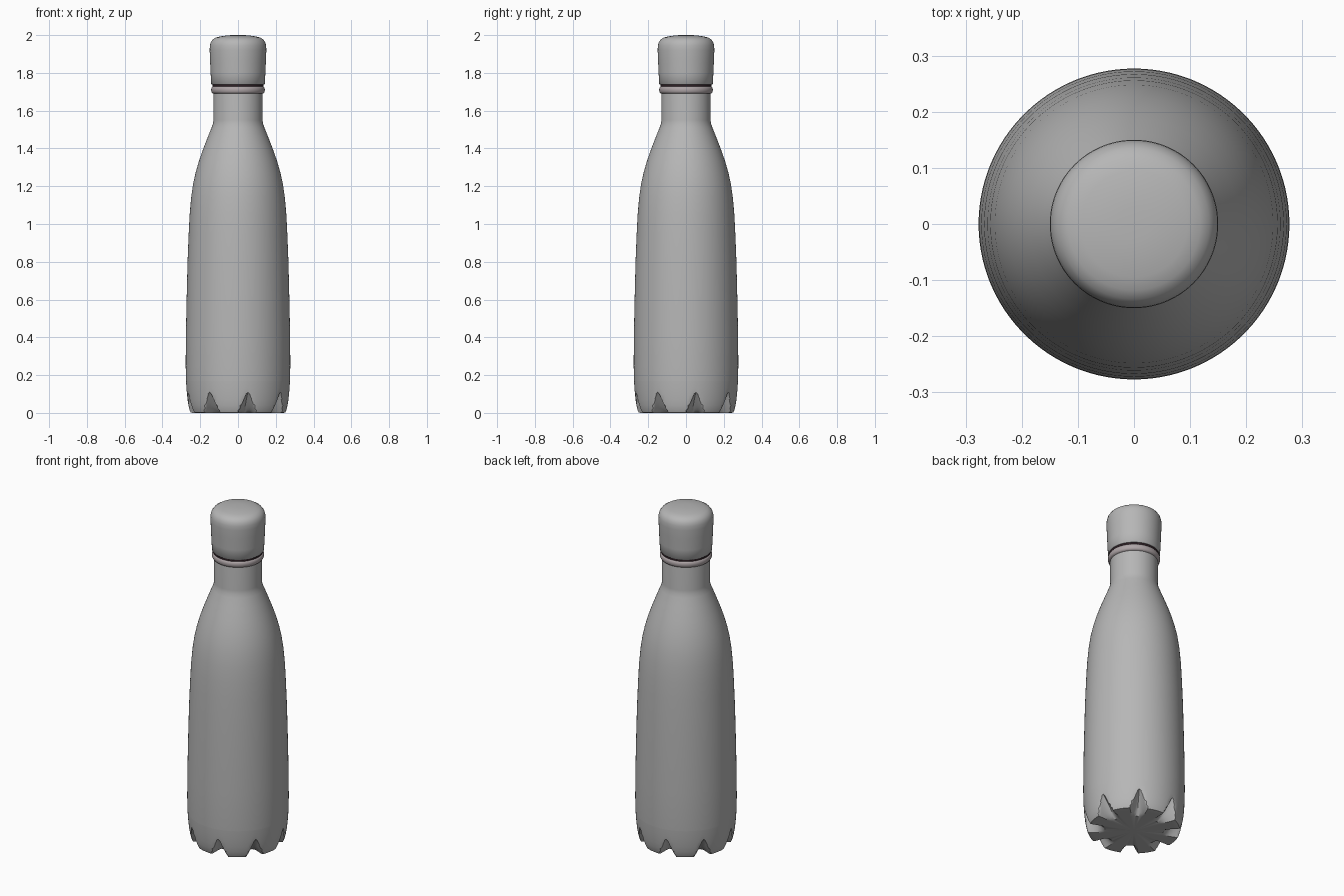
import bpy, bmesh, math

cube = bpy.data.objects.get("Cube")
if cube:
    bpy.data.objects.remove(cube, do_unlink=True)

SEGMENTS = 160
FEET = 8


def material(name, colour):
    mat = bpy.data.materials.new(name)
    mat.use_nodes = True
    mat.diffuse_color = colour
    bsdf = mat.node_tree.nodes["Principled BSDF"]
    bsdf.inputs["Base Color"].default_value = colour
    bsdf.inputs["Roughness"].default_value = 0.5
    return mat


grey = material("satin grey", (0.47, 0.47, 0.47, 1))
rose = material("rose grey", (0.43, 0.38, 0.39, 1))
dark = material("dark seal", (0.03, 0.015, 0.02, 1))


def lathe(name, profile, mat, lift=None, angle=35):
    """Revolve (radius, height) points; a zero radius closes an end."""
    bm = bmesh.new()
    rings = []
    for r, z in profile:
        if r == 0:
            rings.append([bm.verts.new((0, 0, z))] * SEGMENTS)
            continue
        ring = []
        for i in range(SEGMENTS):
            a = math.tau * i / SEGMENTS
            h = lift(a, r, z) if lift else z
            ring.append(bm.verts.new((r * math.cos(a), r * math.sin(a), h)))
        rings.append(ring)
    for low, high in zip(rings, rings[1:]):
        for i in range(SEGMENTS):
            j = (i + 1) % SEGMENTS
            corners = list(dict.fromkeys((low[i], low[j], high[j], high[i])))
            bm.faces.new(corners)
    bmesh.ops.recalc_face_normals(bm, faces=bm.faces)
    mesh = bpy.data.meshes.new(name)
    bm.to_mesh(mesh)
    bm.free()
    mesh.materials.append(mat)
    obj = bpy.data.objects.new(name, mesh)
    bpy.context.collection.objects.link(obj)
    bpy.ops.object.select_all(action="DESELECT")
    obj.select_set(True)
    bpy.context.view_layer.objects.active = obj
    bpy.ops.object.shade_smooth_by_angle(angle=math.radians(angle))
    return obj


def foot_notch(a, r, z):
    """Raise the underside into wedge-shaped valleys between the feet."""
    step = math.tau / FEET
    half = step / 4
    offset = abs(a % step - half)
    wedge = max(0, 1 - offset / half)
    wedge = min(wedge * 1.1, 0.9 + wedge * 0.1)
    slope = min(1, max(0, (r - 0.16) / 0.105))
    return max(z, 0.11 * wedge * slope)


# Footed base, from the centre of the underside up to the seam
lathe("base", [
    (0, 0), (0.16, 0), (0.18, 0), (0.2, 0), (0.22, 0), (0.24, 0),
    (0.25, 0.002), (0.256, 0.015), (0.262, 0.04), (0.267, 0.07),
    (0.27, 0.1), (0.273, 0.13), (0.275, 0.17)], grey, foot_notch)

# Body, shoulder and neck
lathe("body", [
    (0.275, 0.17), (0.277, 0.25), (0.276, 0.4), (0.272, 0.6),
    (0.267, 0.8), (0.261, 0.95), (0.256, 1.05), (0.248, 1.14),
    (0.238, 1.21), (0.225, 1.27), (0.208, 1.33), (0.187, 1.39),
    (0.162, 1.455), (0.14, 1.51), (0.133, 1.53), (0.13, 1.55),
    (0.13, 1.7), (0.125, 1.73), (0, 1.73)], grey)

# Rounded collar under the cap
lathe("neck_ring", [
    (0.128, 1.69), (0.136, 1.692), (0.141, 1.7), (0.142, 1.71),
    (0.141, 1.72), (0.136, 1.727), (0, 1.727)], rose, angle=60)

# Recessed gap between collar and cap
lathe("cap_seal", [(0, 1.72), (0.136, 1.72), (0.136, 1.745), (0, 1.745)], dark)

# Domed cap
lathe("cap", [
    (0, 1.738), (0.138, 1.738), (0.142, 1.742), (0.145, 1.8),
    (0.148, 1.87), (0.15, 1.92), (0.149, 1.945), (0.144, 1.963),
    (0.134, 1.977), (0.118, 1.987), (0.095, 1.993), (0.06, 1.998),
    (0.03, 2), (0, 2)], grey, angle=45)
